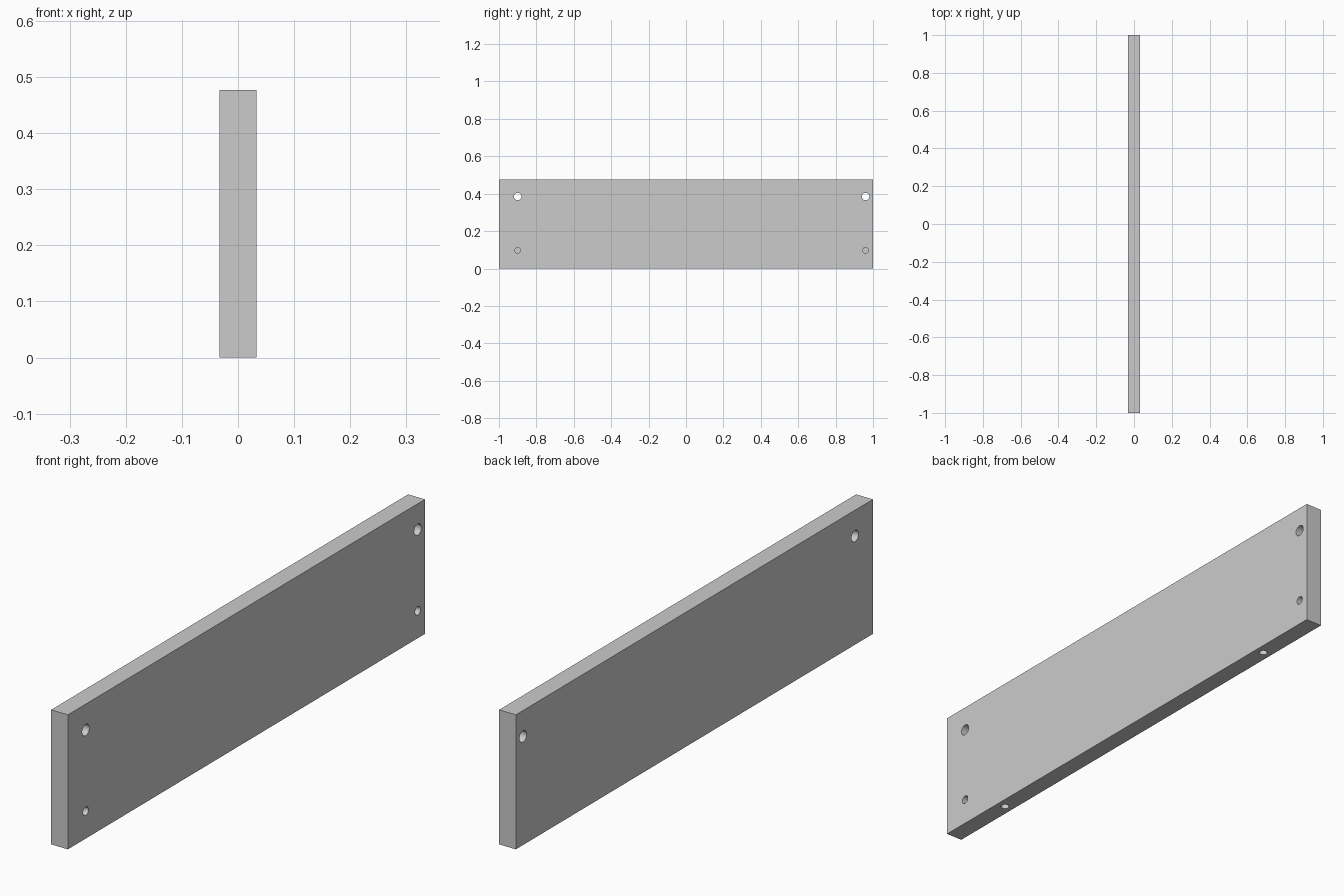
import bpy
from math import radians

if "Cube" in bpy.data.objects:
    bpy.data.objects.remove(bpy.data.objects["Cube"])

T, H = 0.066, 0.477  # board thickness and height

# Board
bpy.ops.mesh.primitive_cube_add(size=1, location=(0, 0, H / 2))
board = bpy.context.object
board.name = "drilled_board"
board.scale = (T, 2, H)
bpy.ops.object.transform_apply(location=True, rotation=False, scale=True)


def drill(name, radius, depth, location, rotation=(0, 0, 0)):
    """Cut a round hole with a cylinder centred on location."""
    bpy.ops.mesh.primitive_cylinder_add(vertices=32, radius=radius, depth=depth,
                                        location=location, rotation=rotation)
    cutter = bpy.context.object
    cutter.name = name
    mod = board.modifiers.new(name, 'BOOLEAN')
    mod.operation = 'DIFFERENCE'
    mod.solver = 'EXACT'
    mod.object = cutter
    bpy.context.view_layer.objects.active = board
    bpy.ops.object.modifier_apply(modifier=mod.name)
    bpy.data.objects.remove(cutter)


# Face holes: upper pair goes through, lower pair is blind from the right face
sideways = (0, radians(90), 0)
for y in (-0.90, 0.96):
    drill("through_hole", 0.02, 0.2, (0, y, 0.385), sideways)
    drill("blind_hole", 0.015, 0.09, (T / 2, y, 0.097), sideways)

# Dowel holes in the bottom edge
for y in (-0.718, 0.718):
    drill("dowel_hole", 0.0145, 0.2, (0, y, 0))

# Smooth hole walls, sharp edges
bpy.ops.object.select_all(action='DESELECT')
board.select_set(True)
bpy.context.view_layer.objects.active = board
bpy.ops.object.shade_smooth_by_angle(angle=radians(30))
